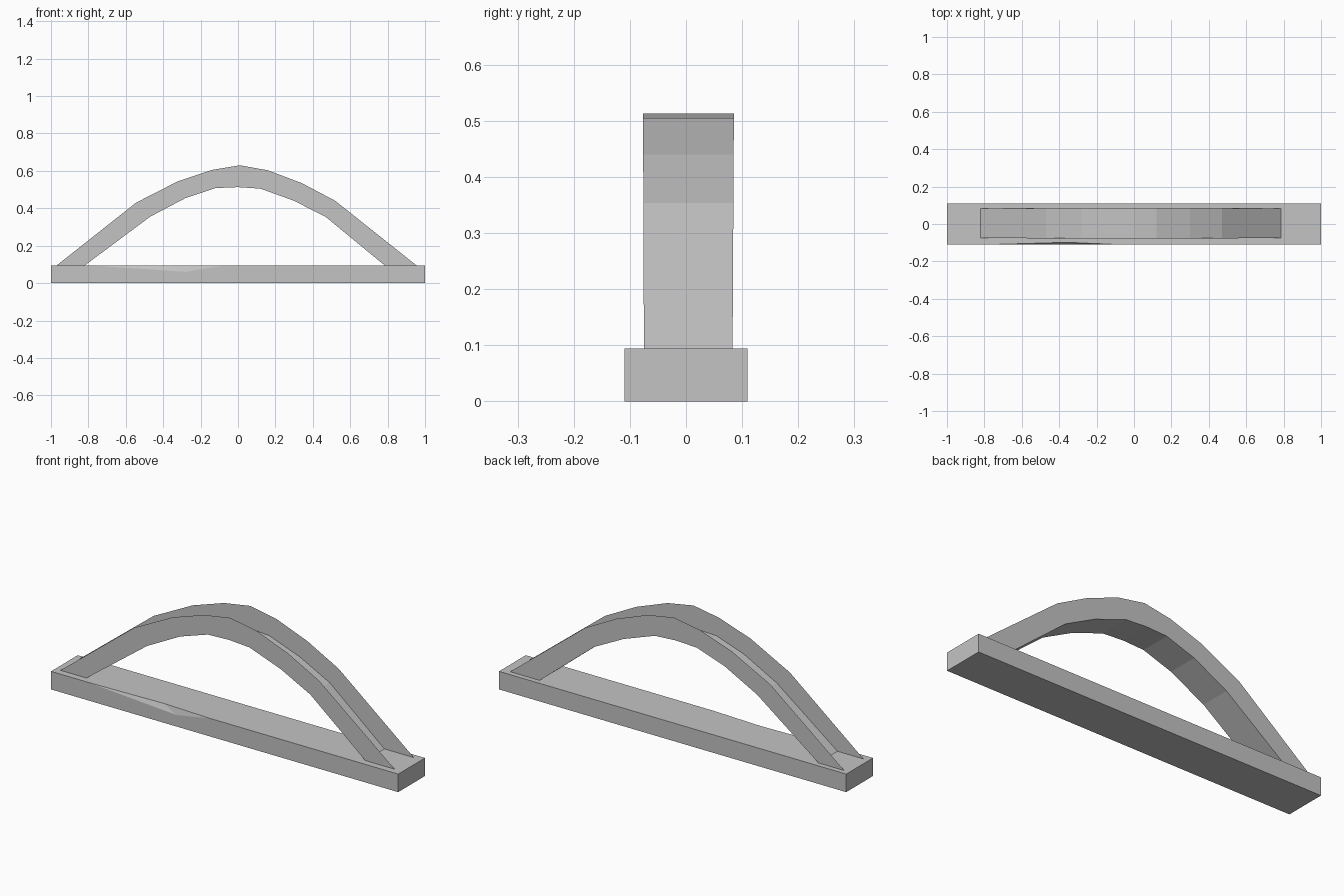
import bpy
import bmesh
from mathutils import Vector

cube = bpy.data.objects.get("Cube")
if cube:
    bpy.data.objects.remove(cube, do_unlink=True)

grey = bpy.data.materials.new("plain_grey")
grey.use_nodes = True
tone = (0.55, 0.55, 0.55, 1)
grey.diffuse_color = tone
grey.node_tree.nodes["Principled BSDF"].inputs["Base Color"].default_value = tone

HALF_WIDTH, BASE_TOP = 0.11, 0.094
outer = [(-0.97, BASE_TOP), (-0.545, 0.43), (-0.32, 0.545), (-0.14, 0.605), (0.01, 0.63),
         (0.16, 0.603), (0.34, 0.535), (0.52, 0.44), (0.955, BASE_TOP)]
inner = [(-0.82, BASE_TOP), (-0.47, 0.355), (-0.28, 0.455), (-0.12, 0.508), (0, 0.513),
         (0.12, 0.505), (0.30, 0.44), (0.47, 0.353), (0.785, BASE_TOP)]


def finish(name, bm):
    mesh = bpy.data.meshes.new(name)
    bm.to_mesh(mesh)
    bm.free()
    mesh.materials.append(grey)
    obj = bpy.data.objects.new(name, mesh)
    bpy.context.collection.objects.link(obj)
    return obj


def strip(name, line_a, line_b, facing):
    """Sheet of quads between two point lines, turned to the facing direction."""
    bm = bmesh.new()
    a = [bm.verts.new(p) for p in line_a]
    b = [bm.verts.new(p) for p in line_b]
    for i in range(len(a) - 1):
        face = bm.faces.new((a[i], a[i + 1], b[i + 1], b[i]))
        face.normal_update()
        if face.normal.dot(Vector(facing)) < 0:
            face.normal_flip()
    return finish(name, bm)


def line(profile, y_low, y_high):
    """Place a profile at depth y, leaning slightly with height."""
    return [(x, y_low + (y_high - y_low) * (z - BASE_TOP) / 0.53, z) for x, z in profile]


# Base beam with a shallow chip along its front upper edge
bm = bmesh.new()
corner = {(x, y, z): bm.verts.new((x, y * HALF_WIDTH, z * BASE_TOP))
          for x in (-1, 1) for y in (-1, 1) for z in (0, 1)}
chip_left, chip_low, chip_right, chip_back = [bm.verts.new(p) for p in (
    (-0.78, -HALF_WIDTH, BASE_TOP), (-0.28, -HALF_WIDTH, 0.06),
    (-0.08, -HALF_WIDTH, BASE_TOP), (-0.36, -0.098, BASE_TOP))]
c = corner
bm.faces.new((c[-1, -1, 0], c[1, -1, 0], c[1, -1, 1], chip_right, chip_low, chip_left, c[-1, -1, 1]))
bm.faces.new((c[-1, -1, 1], chip_left, chip_back, chip_right, c[1, -1, 1], c[1, 1, 1], c[-1, 1, 1]))
bm.faces.new((chip_left, chip_low, chip_back))
bm.faces.new((chip_low, chip_right, chip_back))
bm.faces.new((c[-1, 1, 0], c[-1, 1, 1], c[1, 1, 1], c[1, 1, 0]))
bm.faces.new((c[-1, -1, 0], c[-1, 1, 0], c[1, 1, 0], c[1, -1, 0]))
for x in (-1, 1):
    bm.faces.new([c[x, y, z] for y, z in ((-1, 0), (1, 0), (1, 1), (-1, 1))])
bmesh.ops.recalc_face_normals(bm, faces=bm.faces)
finish("base_beam", bm)

# Arch: two thin side panels joined by the underside, open on top
front, back = (-0.075, -0.077), (0.083, 0.086)
strip("arch_front_panel", line(outer, *front), line(inner, *front), (0, -1, 0))
strip("arch_back_panel", line(outer, *back), line(inner, *back), (0, 1, 0))
strip("arch_underside", line(inner, *front), line(inner, *back), (0, 0, -1))
